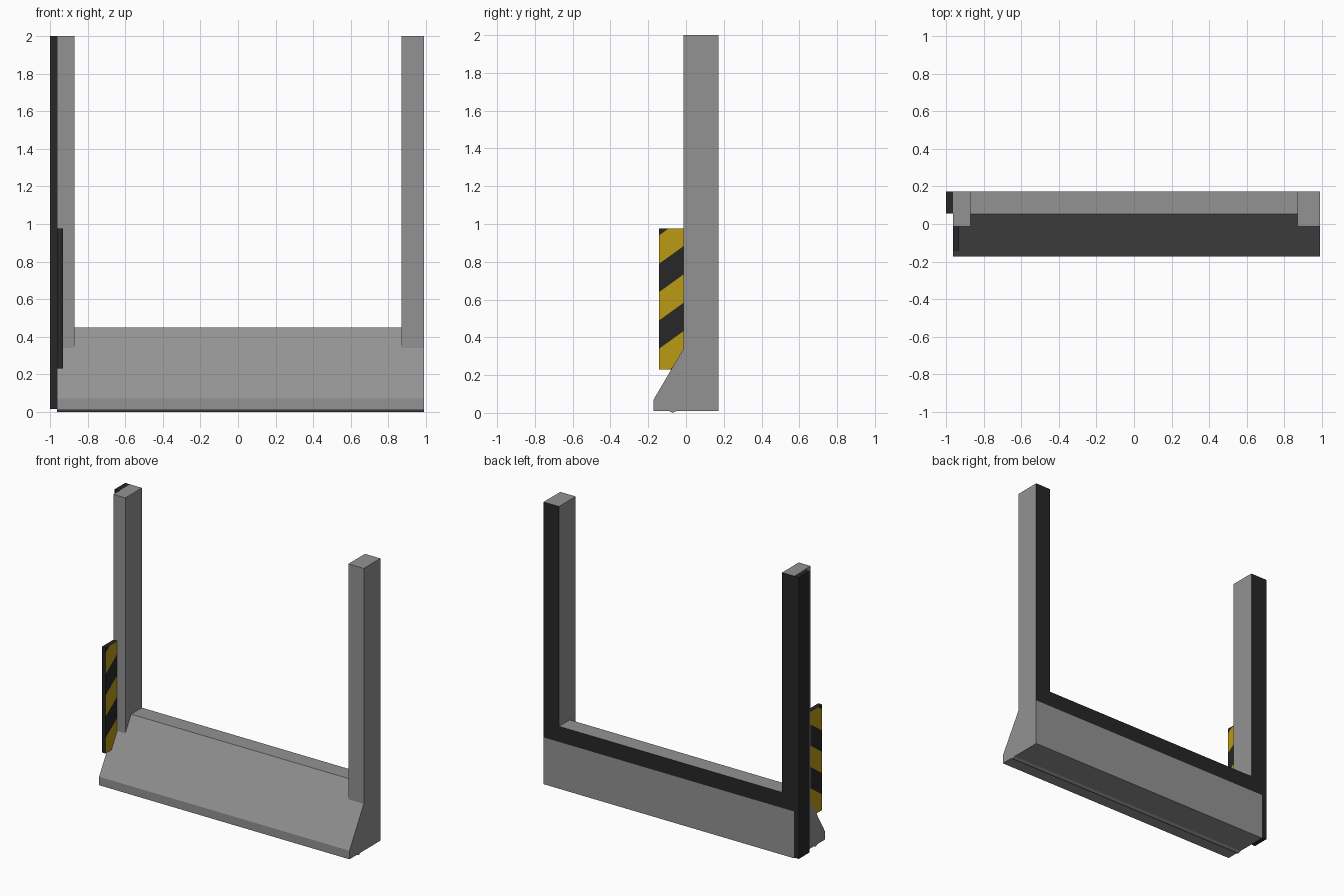
import bpy
import bmesh
from mathutils import Vector

if "Cube" in bpy.data.objects:
    bpy.data.objects.remove(bpy.data.objects["Cube"])


def material(name, rgb):
    m = bpy.data.materials.new(name)
    m.diffuse_color = (*rgb, 1.0)
    m.use_nodes = True
    m.node_tree.nodes["Principled BSDF"].inputs["Base Color"].default_value = m.diffuse_color
    return m


GREY = material("concrete grey", (0.29, 0.29, 0.29))
BLACK = material("black", (0.02, 0.02, 0.02))
YELLOW = material("warning yellow", (0.50, 0.32, 0.007))

LEFT, RIGHT = -0.963, 0.99      # ends of the barrier
BACK, POST_FRONT = 0.172, -0.013
STEP_Z = 0.34                   # height where posts and upper beam begin
INNER = 0.87                    # inner side of both posts


def finish(name, bm, mats, rule=None):
    """Turn a bmesh into an object, choosing materials by a face rule."""
    bmesh.ops.recalc_face_normals(bm, faces=bm.faces)
    bm.normal_update()
    for f in bm.faces:
        f.material_index = rule(f) if rule else 0
    me = bpy.data.meshes.new(name)
    bm.to_mesh(me)
    bm.free()
    for m in mats:
        me.materials.append(m)
    ob = bpy.data.objects.new(name, me)
    bpy.context.collection.objects.link(ob)
    return ob


def extrude_x(profile, x0, x1):
    """Sweep a (y, z) outline from x0 to x1."""
    bm = bmesh.new()
    face = bm.faces.new([bm.verts.new((x0, y, z)) for y, z in profile])
    ext = bmesh.ops.extrude_face_region(bm, geom=[face])
    moved = [g for g in ext["geom"] if isinstance(g, bmesh.types.BMVert)]
    bmesh.ops.translate(bm, verts=moved, vec=(x1 - x0, 0, 0))
    return bm


def rect(y0, y1, z0, z1):
    return [(y0, z0), (y1, z0), (y1, z1), (y0, z1)]


def black_back(f):
    return 1 if f.normal.y > 0.9 else 0


# Sloped base with a short vertical toe and a small ridge underneath
base = [(-0.172, 0.01), (-0.09, 0.01), (-0.07, 0.0), (-0.05, 0.01),
        (BACK, 0.01), (BACK, STEP_Z), (POST_FRONT, STEP_Z), (-0.172, 0.07)]
finish("sloped_base", extrude_x(base, LEFT, RIGHT), [GREY])

# Upper beam continues the slope between the posts
beam = [(POST_FRONT, STEP_Z), (BACK, STEP_Z), (BACK, 0.45), (0.052, 0.45)]
finish("upper_beam", extrude_x(beam, -INNER, INNER), [GREY, BLACK], black_back)

# Two upright posts with black backs
for name, x0, x1 in (("left_post", LEFT, -INNER), ("right_post", INNER, RIGHT)):
    post = rect(POST_FRONT, BACK, STEP_Z, 2.0)
    finish(name, extrude_x(post, x0, x1), [GREY, BLACK], black_back)

# Full-height black strip on the outer left side
finish("side_strip", extrude_x(rect(0.055, BACK, 0.015, 2.0), -1.0, LEFT), [BLACK])

# Warning board: diagonal stripes cut into both broad faces, black edges
Y0, SLOPE, START, HALF = -0.142, 0.72, 0.04, 0.15
board = extrude_x(rect(Y0, POST_FRONT, 0.23, 0.975), LEFT, -0.933)
for i in range(8):
    bmesh.ops.bisect_plane(
        board, geom=board.verts[:] + board.edges[:] + board.faces[:],
        plane_co=Vector((0, Y0, START + HALF * i)),
        plane_no=Vector((0, -SLOPE, 1)), dist=1e-5)


def stripes(f):
    if abs(f.normal.x) < 0.9:
        return 0
    c = f.calc_center_median()
    band = int((c.z - SLOPE * (c.y - Y0) - START) // HALF)
    return band % 2


finish("warning_board", board, [BLACK, YELLOW], stripes)
